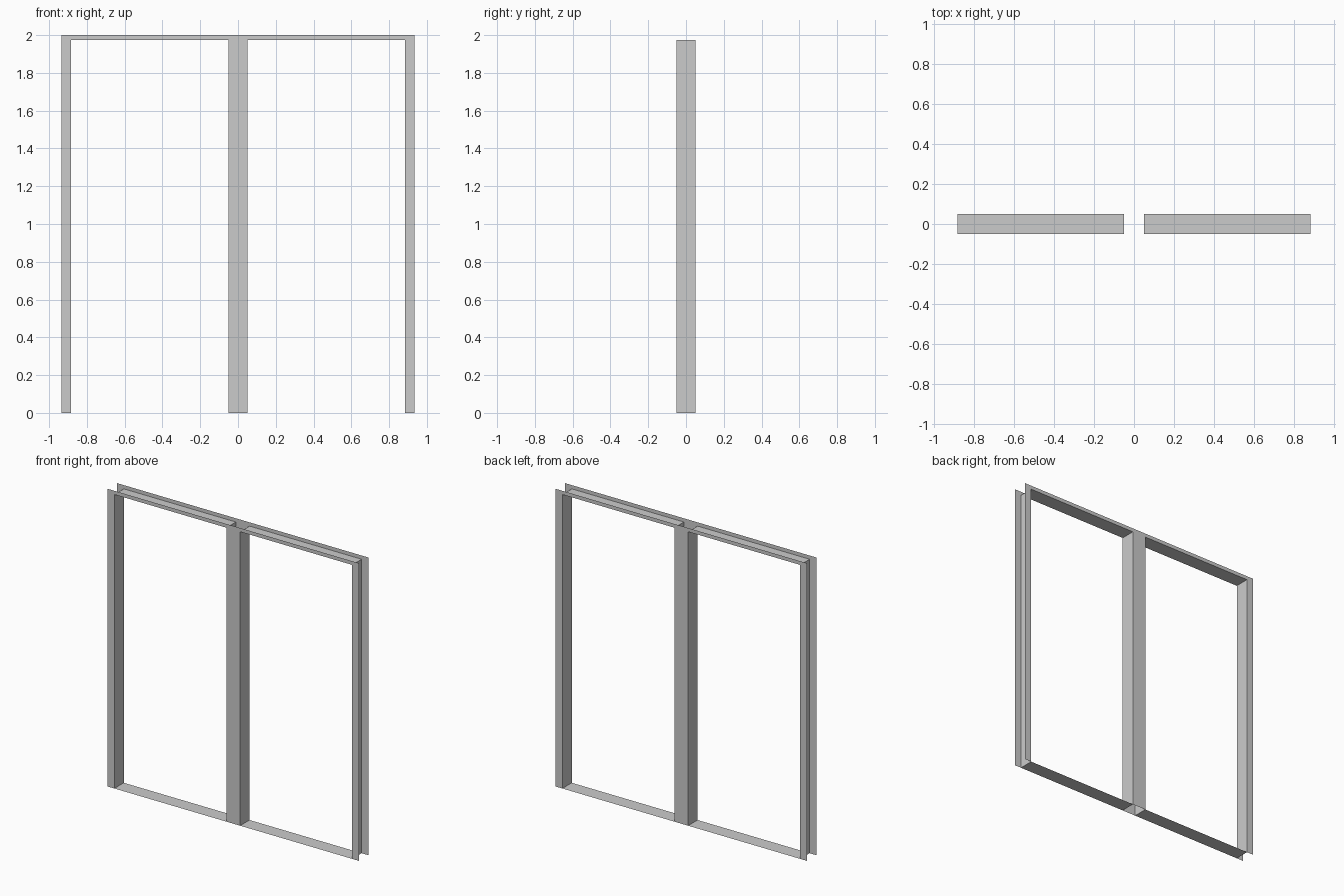
import bpy, bmesh

if "Cube" in bpy.data.objects:
    bpy.data.objects.remove(bpy.data.objects["Cube"])

OUT, JAMB, MULL = 0.935, 0.884, 0.051   # outer edge, opening edge, mullion half width
D, HEAD, TOP = 0.05, 1.975, 2.0         # half depth, opening height, full height


def sheet_object(name, quads):
    """Make one object from flat four-corner sheets, welded where they meet."""
    bm = bmesh.new()
    for quad in quads:
        bm.faces.new([bm.verts.new(p) for p in quad])
    bmesh.ops.remove_doubles(bm, verts=bm.verts, dist=1e-5)
    mesh = bpy.data.meshes.new(name)
    bm.to_mesh(mesh)
    bm.free()
    obj = bpy.data.objects.new(name, mesh)
    bpy.context.collection.objects.link(obj)


def upright(x0, x1, z0, z1, y):
    quad = [(x0, y, z0), (x1, y, z0), (x1, y, z1), (x0, y, z1)]
    return quad if y < 0 else quad[::-1]


# Flat casings on the front and back: head strip, two side strips, mullion face
xs = [-OUT, -JAMB, -MULL, MULL, JAMB, OUT]
for name, y in (("front_casing", -D), ("back_casing", D)):
    quads = [upright(a, b, HEAD, TOP, y) for a, b in zip(xs, xs[1:])]
    quads += [upright(xs[i], xs[i + 1], 0, HEAD, y) for i in (0, 2, 4)]
    sheet_object(name, quads)

# Lining of each opening: sill, right side, head, left side, facing inwards
for name, x0, x1 in (("left_lining", -JAMB, -MULL), ("right_lining", MULL, JAMB)):
    loop = [(x0, 0), (x1, 0), (x1, HEAD), (x0, HEAD)]
    quads = []
    for (ax, az), (bx, bz) in zip(loop, loop[1:] + loop[:1]):
        quads.append([(ax, -D, az), (bx, -D, bz), (bx, D, bz), (ax, D, az)])
    sheet_object(name, quads)
